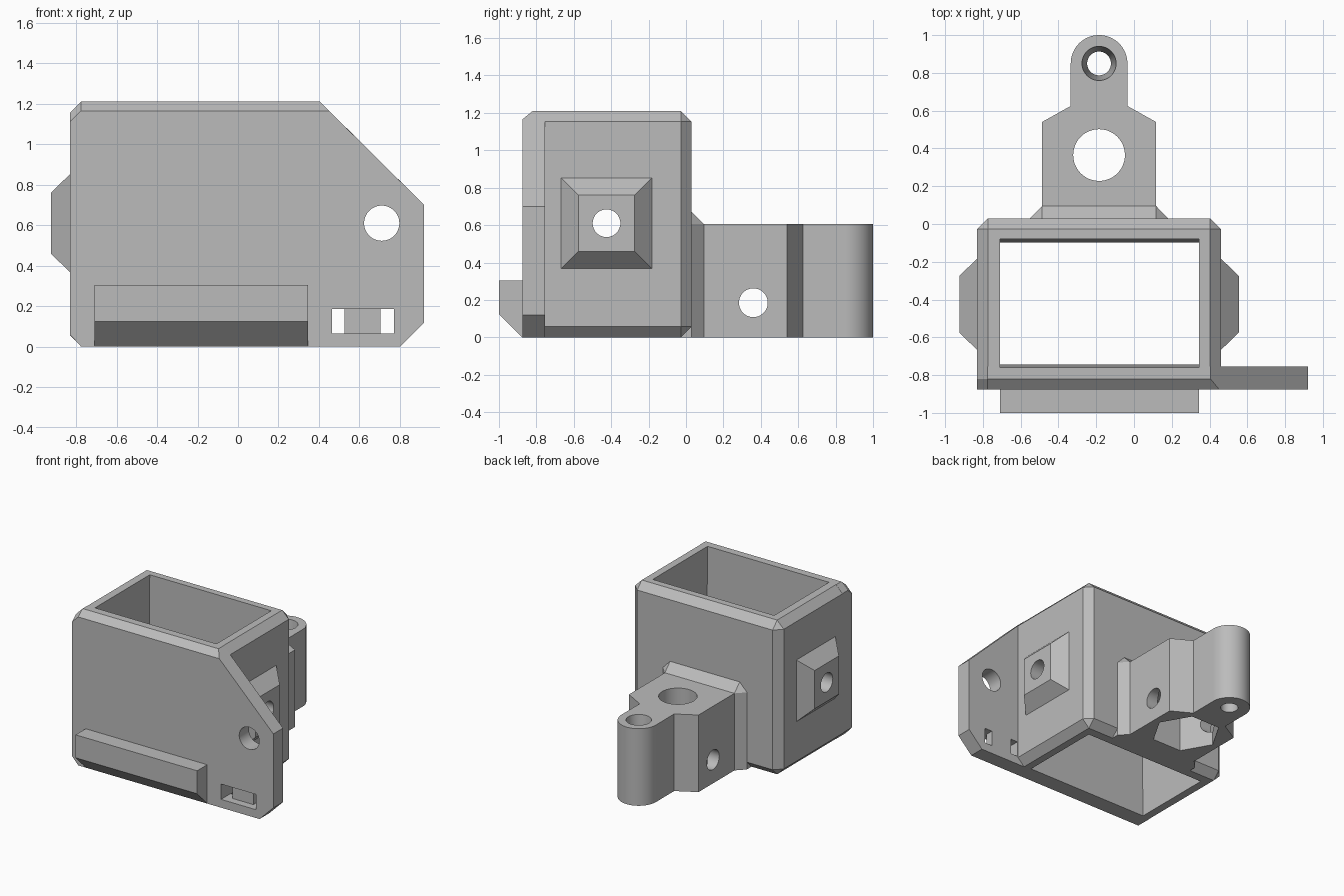
import bpy, bmesh, math
from mathutils import Matrix, Vector

old = bpy.data.objects.get("Cube")
if old:
    bpy.data.objects.remove(old, do_unlink=True)

grey = bpy.data.materials.new("plain grey")
grey.use_nodes = True
COLOUR = (0.5, 0.5, 0.5, 1)
grey.diffuse_color = COLOUR
grey.node_tree.nodes["Principled BSDF"].inputs["Base Color"].default_value = COLOUR


def finish(name, bm):
    bmesh.ops.recalc_face_normals(bm, faces=bm.faces)
    mesh = bpy.data.meshes.new(name)
    bm.to_mesh(mesh)
    bm.free()
    mesh.materials.append(grey)
    ob = bpy.data.objects.new(name, mesh)
    bpy.context.scene.collection.objects.link(ob)
    return ob


def hull(name, points):
    bm = bmesh.new()
    for p in points:
        bm.verts.new(p)
    res = bmesh.ops.convex_hull(bm, input=bm.verts)
    bmesh.ops.delete(bm, geom=list({g for g in res["geom_interior"]}), context="VERTS")
    bmesh.ops.dissolve_limit(bm, angle_limit=0.01, verts=bm.verts, edges=bm.edges)
    return finish(name, bm)


def prism(name, outline, z0, z1):
    bm = bmesh.new()
    face = bm.faces.new([bm.verts.new((x, y, z0)) for x, y in outline])
    out = bmesh.ops.extrude_face_region(bm, geom=[face])
    bmesh.ops.translate(bm, vec=(0, 0, z1 - z0),
                        verts=[g for g in out["geom"] if isinstance(g, bmesh.types.BMVert)])
    return finish(name, bm)


def box(name, lo, hi, chamfer=0):
    bm = bmesh.new()
    bmesh.ops.create_cube(bm, size=1)
    for v in bm.verts:
        v.co = [lo[i] if v.co[i] < 0 else hi[i] for i in range(3)]
    if chamfer:
        bmesh.ops.bevel(bm, geom=bm.edges[:], offset=chamfer, segments=1, affect="EDGES")
    return finish(name, bm)


def rod(name, centre, r, depth, axis="Z", r2=None, sides=48, turn=0):
    bm = bmesh.new()
    bmesh.ops.create_cone(bm, cap_ends=True, segments=sides, radius1=r,
                          radius2=r if r2 is None else r2, depth=depth)
    direction = {"X": (1, 0, 0), "Y": (0, 1, 0), "Z": (0, 0, 1)}[axis]
    rot = Vector((0, 0, 1)).rotation_difference(Vector(direction)).to_matrix().to_4x4()
    bm.transform(Matrix.Translation(centre) @ rot @ Matrix.Rotation(turn, 4, "Z"))
    return finish(name, bm)


def combine(target, others, operation):
    bpy.context.view_layer.objects.active = target
    for other in others:
        mod = target.modifiers.new("combine", "BOOLEAN")
        mod.operation, mod.solver, mod.object = operation, "EXACT", other
        bpy.ops.object.modifier_apply(modifier=mod.name)
        bpy.data.objects.remove(other, do_unlink=True)


# Chamfered box body
housing = box("housing", (-0.83, -0.84, 0), (0.46, 0.03, 1.21), 0.057)

# Front plate, wider than the body, with a bevelled top edge
low = [(-0.83, 0.06), (-0.775, 0), (0.8, 0), (0.92, 0.12), (0.92, 0.7)]
back = low + [(0.405, 1.21), (-0.775, 1.21), (-0.83, 1.155)]
front = low + [(0.45, 1.165), (-0.775, 1.165), (-0.83, 1.11)]
plate = hull("front_plate", [(x, y, z) for y in (-0.755, -0.82) for x, z in back]
             + [(x, -0.875, z) for x, z in front])

# Ledge along the lower front
ledge = hull("front_ledge", [(x, y, z) for x in (-0.71, 0.345) for y, z in
             [(-0.8, 0), (-0.875, 0), (-1, 0.125), (-1, 0.305), (-0.8, 0.305)]])


# Tapered square boss on each side
def boss(name, wall, outward):
    rings = [(wall - 0.05 * outward, 0.242), (wall, 0.242), (wall + 0.095 * outward, 0.15)]
    return hull(name, [(x, -0.425 + sy * h, 0.61 + sz * h)
                       for x, h in rings for sy in (-1, 1) for sz in (-1, 1)])


combine(housing, [plate, ledge, boss("left_boss", 0.46, 1), boss("right_boss", -0.83, -1)], "UNION")

# Slightly tapered shaft, side screw holes, plate hole and tie slot
shaft = hull("shaft_cutter", [(x, y, z) for x in (-0.71, 0.345) for y, z in
             [(-0.76, 1.22), (-0.08, 1.22), (-0.745, -0.01), (-0.097, -0.01)]])
combine(housing, [
    shaft,
    rod("side_hole_cutter", (-0.18, -0.425, 0.61), 0.074, 3, "X"),
    rod("plate_hole_cutter", (0.71, -0.8, 0.61), 0.087, 0.4, "Y"),
    box("slot_recess_cutter", (0.465, -0.9, 0.065), (0.77, -0.815, 0.185)),
    box("slot_inner_cutter", (0.465, -0.85, 0.065), (0.525, -0.7, 0.185)),
    box("slot_outer_cutter", (0.705, -0.85, 0.065), (0.77, -0.7, 0.185)),
], "DIFFERENCE")

# Rear mount arm with a rounded end
MX, TOP, END = -0.185, 0.605, 0.85
half = [(0.302, -0.03), (0.302, 0.54), (0.15, 0.625)]
arc = [(MX + 0.15 * math.cos(math.pi * i / 32), END + 0.15 * math.sin(math.pi * i / 32))
       for i in range(33)]
outline = [(MX + w, y) for w, y in half] + arc + [(MX - w, y) for w, y in reversed(half)]
mount = prism("rear_mount", outline, 0, TOP)

# Sloped fillet where the arm meets the body
fillet = hull("mount_fillet", [(MX + s * w, y, z) for s in (-1, 1) for w, y, z in [
    (0.302, 0.095, 0), (0.302, 0.095, TOP), (0.365, 0.03, 0), (0.365, 0.03, TOP),
    (0.302, 0.03, 0.67), (0.365, -0.03, 0), (0.365, -0.03, TOP), (0.302, -0.03, 0.67)]])
combine(mount, [fillet], "UNION")

# Holes in the mount: bolt hole, hex pocket, cross hole, countersunk end hole
combine(mount, [
    rod("bolt_cutter", (MX, 0.365, 0.3), 0.137, 1),
    rod("hex_pocket_cutter", (MX, 0.365, 0.1), 0.25, 0.4, sides=6, turn=math.pi / 6 * 3),
    rod("cross_hole_cutter", (MX, 0.36, 0.185), 0.077, 1, "X"),
    rod("end_hole_cutter", (MX, END, 0.3), 0.063, 1),
    rod("end_taper_cutter", (MX, END, 0.46), 0.063, 0.3, r2=0.091),
], "DIFFERENCE")

# Smooth round surfaces, keep the hard edges
for ob in (housing, mount):
    bpy.ops.object.select_all(action="DESELECT")
    ob.select_set(True)
    bpy.context.view_layer.objects.active = ob
    bpy.ops.object.shade_smooth_by_angle(angle=math.radians(25))
